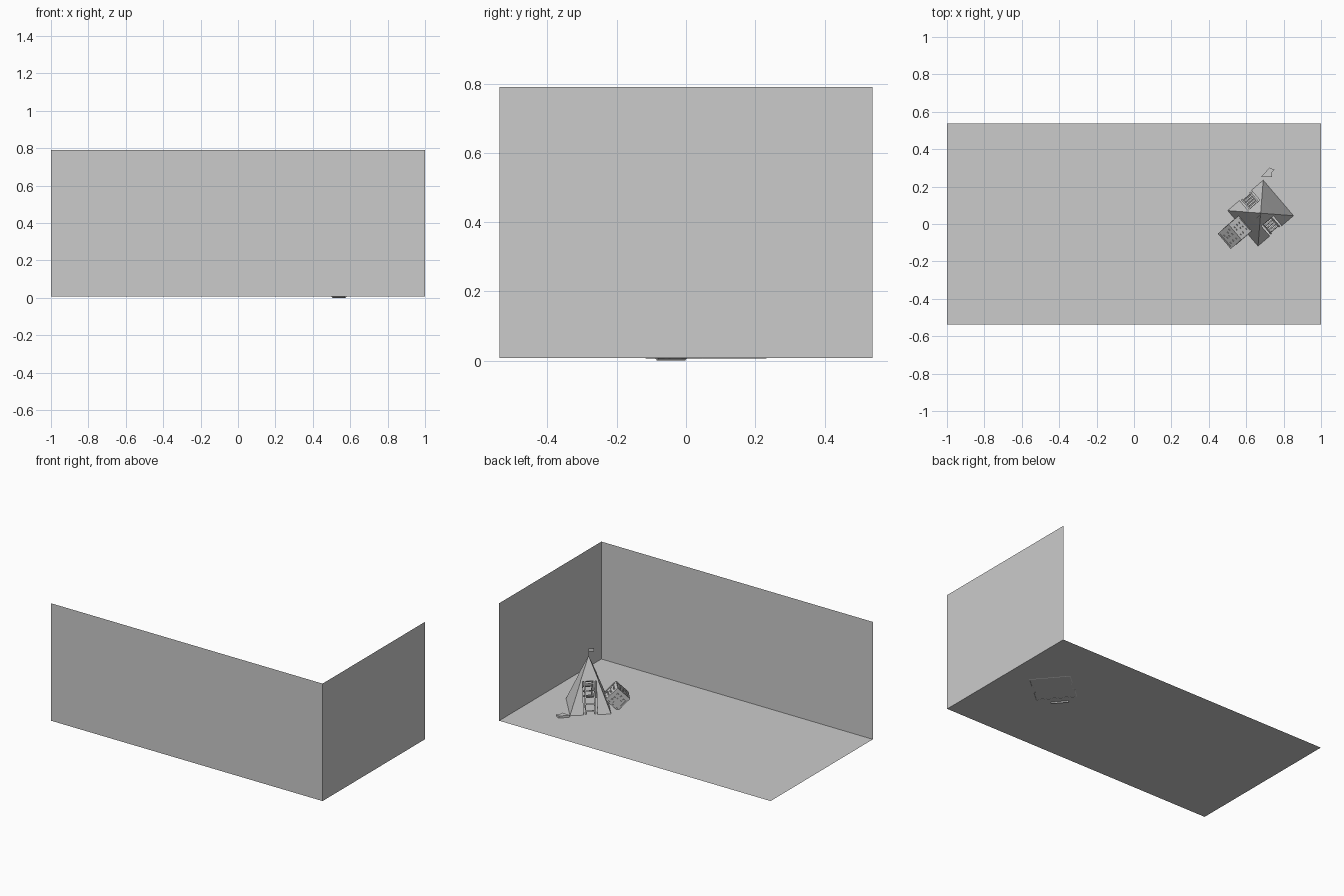
import bpy, bmesh, random
from math import radians, pi
from mathutils import Matrix, Vector

if "Cube" in bpy.data.objects:
    bpy.data.objects.remove(bpy.data.objects["Cube"])

random.seed(4)
Z0 = 0.008                      # floor level
TOWER = Matrix.Translation((0.677, 0.058, Z0)) @ Matrix.Rotation(radians(40.5), 4, 'Z')


def mesh(name, verts, faces, matrix=Matrix(), thick=0):
    me = bpy.data.meshes.new(name)
    me.from_pydata(verts, [], faces)
    ob = bpy.data.objects.new(name, me)
    bpy.context.collection.objects.link(ob)
    ob.matrix_world = matrix
    if thick:
        mod = ob.modifiers.new("thickness", 'SOLIDIFY')
        mod.thickness = thick
        mod.offset = -1
    return ob


def boxes(name, items, matrix):
    """One object from (centre, size) boxes."""
    bm = bmesh.new()
    for c, s in items:
        m = Matrix.Translation(c) @ Matrix.Diagonal((*s, 1))
        bmesh.ops.create_cube(bm, size=1, matrix=m)
    ob = mesh(name, [], [], matrix)
    bm.to_mesh(ob.data)
    bm.free()
    return ob


# Room: floor and two walls
X, Y, H = 1.0, 0.538, 0.79
mesh("floor", [(-X, -Y, Z0), (X, -Y, Z0), (X, Y, Z0), (-X, Y, Z0)], [(0, 1, 2, 3)])
mesh("front_wall", [(-X, -Y, Z0), (X, -Y, Z0), (X, -Y, H), (-X, -Y, H)], [(0, 1, 2, 3)])
mesh("right_wall", [(X, -Y, Z0), (X, Y, Z0), (X, Y, H), (X, -Y, H)], [(0, 1, 2, 3)])

# Pointed tower: cap, two closed sides, two sides with a doorway
h, top, f = 0.125, 0.338, 0.43
c, zc, w = h * f, top * (1 - f), 0.042
k = c + 0.002
mesh("tower_cap", [(-k, -k, zc), (k, -k, zc), (k, k, zc), (-k, k, zc), (0, 0, top)],
     [(0, 1, 4), (1, 2, 4), (2, 3, 4), (3, 0, 4)], TOWER, 0.004)
for name, turn in (("left_side", -pi / 2), ("right_side", pi / 2)):
    mesh(name, [(-h, -h, 0), (h, -h, 0), (c, -c, zc), (-c, -c, zc)], [(0, 1, 2, 3)],
         TOWER @ Matrix.Rotation(turn, 4, 'Z'), 0.004)

# Doorway sides with a leaning ladder in each
slope = Vector((0, h - c, -zc))
lean = Matrix.Translation((0, -c + 0.008, zc)) @ \
    Matrix.Rotation(-Vector((0, 0, -1)).angle(slope), 4, 'X')
L = slope.length
for side, turn in (("front", 0), ("back", pi)):
    m = TOWER @ Matrix.Rotation(turn, 4, 'Z')
    mesh(side + "_door_panels",
         [(-h, -h, 0), (-w, -h, 0), (-w, -c, zc), (-c, -c, zc),
          (w, -h, 0), (h, -h, 0), (c, -c, zc), (w, -c, zc)],
         [(0, 1, 2, 3), (4, 5, 6, 7)], m, 0.004)
    rails = [((s * 0.029, 0, -L / 2), (0.008, 0.008, L)) for s in (-1, 1)]
    rungs = [((0, 0, -L * (i + 0.5) / 5), (0.058, 0.007, 0.007)) for i in range(5)]
    boxes(side + "_ladder", rails + rungs, m @ lean)

# Flag on the tip
boxes("flag", [((0, 0, top + 0.017), (0.004, 0.004, 0.05)),
               ((-0.017, -0.012, top + 0.033), (0.034, 0.004, 0.02))], TOWER @ Matrix.Translation((0, 0.006, 0)))

# Climbing cube balanced on one edge: frame, inset panels, holds
a = 0.107
CUBE = TOWER @ Matrix.Translation((-0.170, 0.012, 0.0757 - Z0)) @ Matrix.Rotation(pi / 4, 4, 'Y')
t, r = 0.010, a / 2 - 0.005
bars = []
for s1 in (-r, r):
    for s2 in (-r, r):
        bars += [((0, s1, s2), (a - 2 * t, t, t)), ((s1, 0, s2), (t, a, t)),
                 ((s1, s2, 0), (t, t, a - 2 * t))]
boxes("climbing_cube_frame", bars, CUBE)
boxes("climbing_cube_panels", [((0, 0, 0), (a - 0.006,) * 3)], CUBE)
holds = []
for axis in range(3):
    for s in (-1, 1):
        for i in (-1, 0, 1):
            for j in (-1, 0, 1):
                p = [i * 0.026 + random.uniform(-0.005, 0.005), j * 0.026 + random.uniform(-0.005, 0.005)]
                p.insert(axis, s * (a / 2 - 0.002))
                holds.append((p, (0.009, 0.009, 0.009)))
boxes("climbing_holds", holds, CUBE)

# Small loose wedge on the floor beside the tower
base = [(0.68, 0.252), (0.738, 0.25), (0.735, 0.272), (0.75, 0.29), (0.725, 0.302)]
n = len(base)
mesh("floor_wedge", [(x, y, Z0) for x, y in base] + [(x, y, Z0 + 0.014) for x, y in base],
     [tuple(reversed(range(n))), tuple(range(n, 2 * n))] +
     [(i, (i + 1) % n, (i + 1) % n + n, i + n) for i in range(n)])
